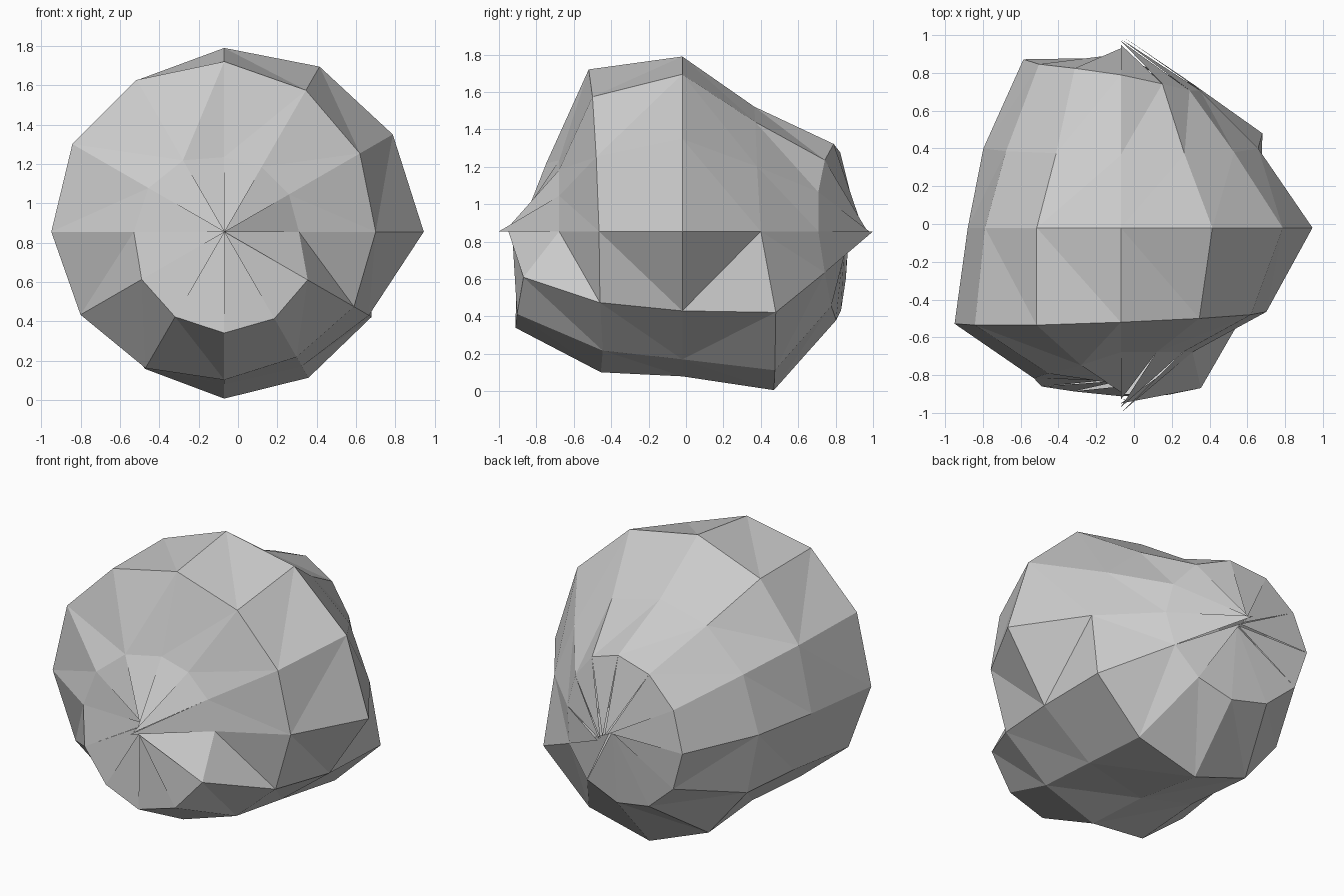
import bpy, bmesh
from math import sin, cos, radians

if "Cube" in bpy.data.objects:
    bpy.data.objects.remove(bpy.data.objects["Cube"])

# Low-poly boulder: 12 x 6 sphere lying along y, each vertex pushed along its ray
CX, CY, CZ = -0.07, -0.02, 0.855
SIDES = 12

# Ray lengths per ring (front to back), every 30 degrees starting at +x
RINGS = [
    (-60, [.76, .76, .76, .76, .84, .89, .92, .97, 1.0, 1.03, 1.02, .98]),
    (-30, [.89, .92, .96, 1.0, 1.03, 1.03, 1.016, .975, .925, .87, .85, .88]),
    (0, [1.015, .99, .97, .935, .89, .83, .81, .79, .775, .775, .79, .85]),
    (30, [.84, .80, .78, .77, .79, .81, .84, .88, .93, .98, .99, 1.0]),
    (60, [.84, .84, .88, .935, .975, 1.0, 1.03, 1.01, .98, .95, .92, .88]),
]
# Each cap facet has its own tip, which gives the cracked poles
FRONT_TIPS = [-1.0, -.97, -.93, -.89, -.85, -.83, -.82, -.83, -.86, -.90, -.93, -.95]
BACK_TIPS = [.98, .97, .95, .93, .90, .88, .86, .85, .85, .85, .88, 1.0]

bm = bmesh.new()


def add_ring(lat, radii):
    ring = []
    for i, r in enumerate(radii):
        a, b = radians(360 / SIDES * i), radians(lat)
        ring.append(bm.verts.new((CX + r * cos(b) * cos(a),
                                  CY + r * sin(b),
                                  CZ + r * cos(b) * sin(a))))
    return ring


rings = [add_ring(lat, radii) for lat, radii in RINGS]

# Side bands
for a, b in zip(rings, rings[1:]):
    for i in range(SIDES):
        j = (i + 1) % SIDES
        bm.faces.new((a[i], a[j], b[j], b[i]))
bmesh.ops.triangulate(bm, faces=bm.faces[:], quad_method='SHORT_EDGE')

# Front and back caps
for i in range(SIDES):
    j = (i + 1) % SIDES
    front = bm.verts.new((CX, FRONT_TIPS[i], CZ))
    back = bm.verts.new((CX, BACK_TIPS[i], CZ))
    bm.faces.new((front, rings[0][j], rings[0][i]))
    bm.faces.new((back, rings[-1][i], rings[-1][j]))

# Outward normals
bm.normal_update()
for f in bm.faces:
    c = f.calc_center_median()
    c.x -= CX
    c.y -= CY
    c.z -= CZ
    if f.normal.dot(c) < 0:
        f.normal_flip()

mesh = bpy.data.meshes.new("boulder")
bm.to_mesh(mesh)
bm.free()
bpy.context.collection.objects.link(bpy.data.objects.new("boulder", mesh))
